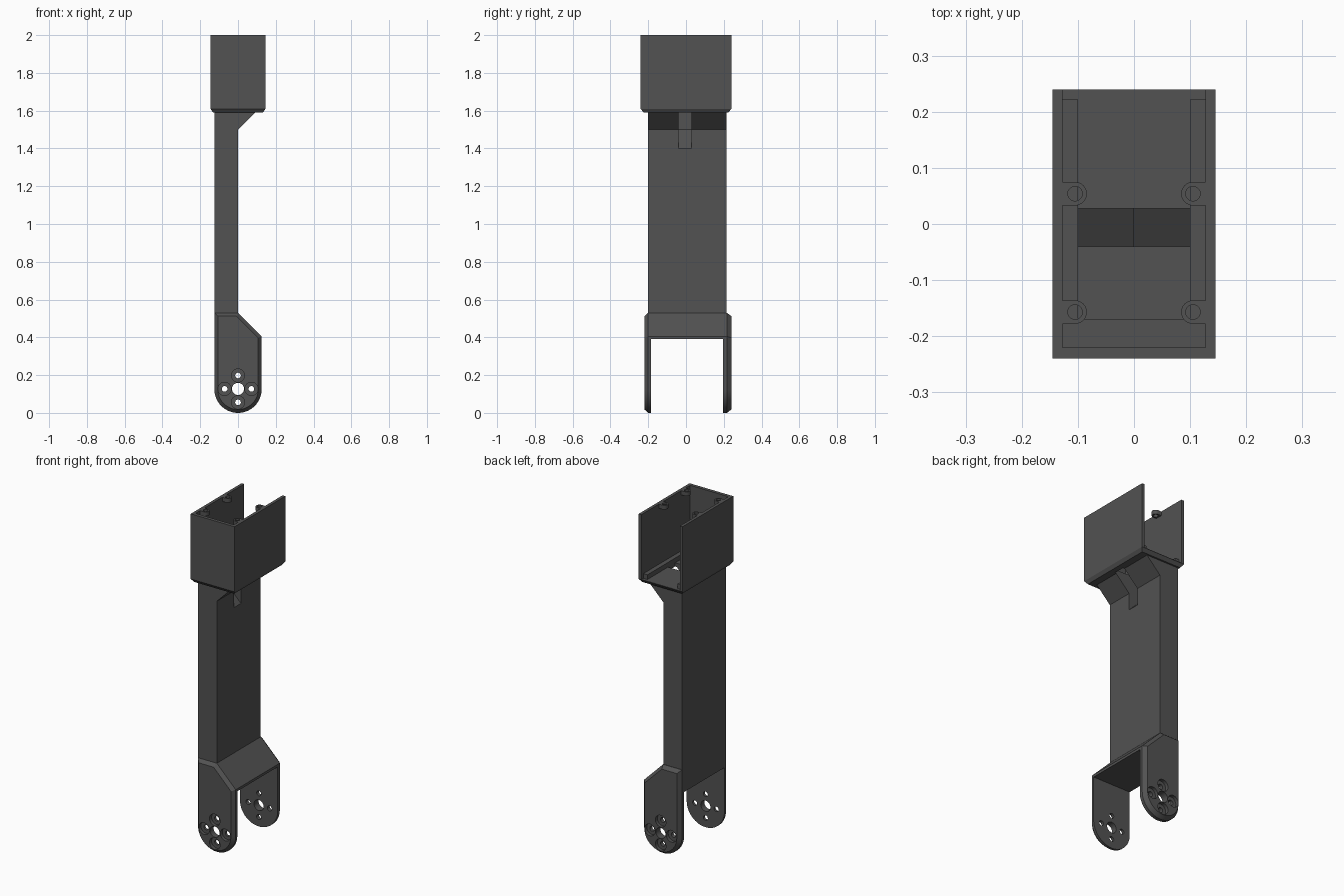
import bpy, bmesh, math
from mathutils import Matrix

if "Cube" in bpy.data.objects:
    bpy.data.objects.remove(bpy.data.objects["Cube"])

mat = bpy.data.materials.new("dark_grey")
mat.diffuse_color = (0.085, 0.085, 0.085, 1)
mat.use_nodes = True
mat.node_tree.nodes["Principled BSDF"].inputs["Base Color"].default_value = mat.diffuse_color


def loft(name, rings):
    """Closed solid through matching rings of 3D points."""
    bm = bmesh.new()
    vs = [[bm.verts.new(p) for p in r] for r in rings]
    n = len(rings[0])
    for a, b in zip(vs, vs[1:]):
        for i in range(n):
            j = (i + 1) % n
            bm.faces.new((a[i], a[j], b[j], b[i]))
    bm.faces.new(vs[0])
    bm.faces.new(vs[-1])
    bmesh.ops.recalc_face_normals(bm, faces=bm.faces)
    me = bpy.data.meshes.new(name)
    bm.to_mesh(me)
    bm.free()
    me.materials.append(mat)
    ob = bpy.data.objects.new(name, me)
    bpy.context.collection.objects.link(ob)
    return ob


def extrude_y(name, pts, y0, y1):
    return loft(name, [[(x, y, z) for x, z in pts] for y in (y0, y1)])


def rect(x0, x1, y0, y1, z):
    return [(x0, y0, z), (x1, y0, z), (x1, y1, z), (x0, y1, z)]


def box(name, x0, x1, y0, y1, z0, z1):
    return loft(name, [rect(x0, x1, y0, y1, z) for z in (z0, z1)])


def circle(cx, cz, r, n=32):
    return [(cx + r * math.cos(2 * math.pi * i / n), cz + r * math.sin(2 * math.pi * i / n))
            for i in range(n)]


def cut(target, cutter):
    m = target.modifiers.new("cut", 'BOOLEAN')
    m.operation = 'DIFFERENCE'
    m.solver = 'EXACT'
    m.object = cutter
    bpy.context.view_layer.objects.active = target
    bpy.ops.object.modifier_apply(modifier=m.name)
    bpy.data.objects.remove(cutter)


def cable_cutter():
    pts = [(-0.1, 1.75), (-0.1, 1.5), (0, 1.4), (0.1, 1.3), (0.1, 1.75)]
    return extrude_y("cable_cutter", pts, -0.04, 0.028)


# column with the sloped gusset under the holder
column = extrude_y("column", [(-0.125, 0.53), (0, 0.53), (0, 1.5), (0.09, 1.59), (-0.125, 1.59)],
                   -0.2, 0.215)
cut(column, cable_cutter())

# sloped bridge between the fork arms
extrude_y("fork_bridge", [(-0.125, 0.39), (0.125, 0.39), (0.125, 0.405), (0, 0.53), (-0.125, 0.53)],
          -0.185, 0.197)


# fork arms with rounded ends and chamfered outer rims
def arm_outline(d, n=32):
    r, k = 0.125 - d, 0.414 * d
    pts = [(r * math.cos(math.pi * (1 + i / n)), 0.125 + r * math.sin(math.pi * (1 + i / n)))
           for i in range(n + 1)]
    return pts + [(r, 0.405 - k), (-k, 0.53 - d), (-r, 0.53 - d)]


for name, inner, rim, outer in (("front_fork_arm", -0.185, -0.2, -0.22),
                                ("back_fork_arm", 0.197, 0.217, 0.24)):
    arm = loft(name, [[(x, y, z) for x, z in arm_outline(d)]
                      for y, d in ((inner, 0), (rim, 0), (outer, 0.018))])
    s = 1 if outer > 0 else -1
    cut(arm, extrude_y("axle_cutter", circle(0, 0.127, 0.032), inner - s * 0.05, outer + s * 0.05))
    for i in range(4):
        a = i * math.pi / 2
        cx, cz = 0.071 * math.cos(a), 0.127 + 0.071 * math.sin(a)
        cut(arm, extrude_y("bore_cutter", circle(cx, cz, 0.035), outer - s * 0.02, outer + s * 0.05))
        cut(arm, extrude_y("screw_cutter", circle(cx, cz, 0.015, 20), inner - s * 0.05, outer + s * 0.05))

# holder: chamfered box, hollow, open at the top and back
holder = loft("holder", [rect(-0.132, 0.132, -0.225, 0.225, 1.59),
                         rect(-0.145, 0.145, -0.24, 0.24, 1.61),
                         rect(-0.145, 0.145, -0.24, 0.24, 2.0)])
cut(holder, box("cavity_cutter", -0.127, 0.127, -0.22, 0.4, 1.612, 2.2))
cut(holder, cable_cutter())

# raised ledge around three sides of the holder floor
box("front_ledge", -0.127, 0.127, -0.22, -0.17, 1.61, 1.64)
for s, side in ((-1, "left"), (1, "right")):
    box(side + "_ledge", *sorted((s * 0.1, s * 0.127)), -0.17, 0.222, 1.61, 1.64)
    # screw tabs flush with the holder rim
    for cy, end in ((-0.157, "front"), (0.054, "back")):
        n, r = 16, 0.021
        pts = [(s * 0.128, cy + r)]
        pts += [(s * (0.105 - r * math.sin(math.pi * i / n)), cy + r * math.cos(math.pi * i / n))
                for i in range(n + 1)]
        pts += [(s * 0.128, cy - r)]
        tab = loft(f"{side}_{end}_screw_tab", [[(x, y, z) for x, y in pts] for z in (1.975, 2.0)])
        hole = circle(s * 0.105, cy, 0.013, 20)
        cut(tab, loft("tab_cutter", [[(x, y, z) for x, y in hole] for z in (1.9, 2.1)]))

# smooth the round parts, keep edges sharp
bpy.ops.object.select_all(action='DESELECT')
for ob in bpy.context.scene.objects:
    ob.select_set(True)
bpy.context.view_layer.objects.active = column
bpy.ops.object.shade_smooth_by_angle(angle=math.radians(25))
